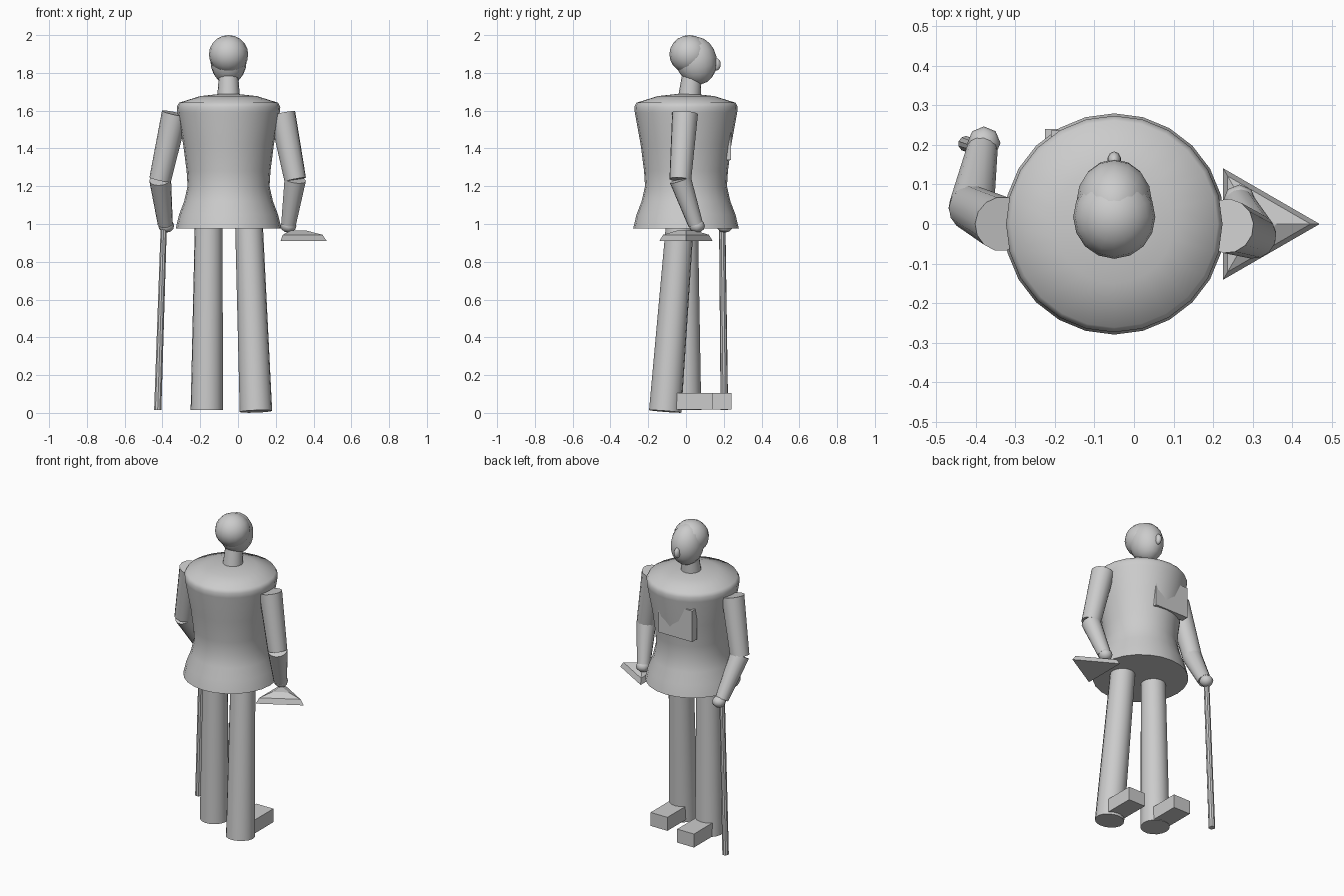
import bpy, bmesh, math
from mathutils import Vector, Matrix

if "Cube" in bpy.data.objects:
    bpy.data.objects.remove(bpy.data.objects["Cube"])


def finish(name, bm, smooth=35):
    bmesh.ops.recalc_face_normals(bm, faces=bm.faces)
    me = bpy.data.meshes.new(name)
    bm.to_mesh(me)
    bm.free()
    ob = bpy.data.objects.new(name, me)
    bpy.context.collection.objects.link(ob)
    if smooth:
        bpy.ops.object.select_all(action='DESELECT')
        ob.select_set(True)
        bpy.context.view_layer.objects.active = ob
        bpy.ops.object.shade_smooth_by_angle(angle=math.radians(smooth))
    return ob


def limb(name, a, b, ra, rb, sides=16):
    """Tapered capped cylinder from point a to point b."""
    a, b = Vector(a), Vector(b)
    d = b - a
    m = Matrix.Translation((a + b) / 2) @ d.to_track_quat('Z', 'Y').to_matrix().to_4x4()
    bm = bmesh.new()
    bmesh.ops.create_cone(bm, cap_ends=True, segments=sides, radius1=ra, radius2=rb,
                          depth=d.length, matrix=m)
    return finish(name, bm)


def ball(name, centre, radii, u=16, v=10, tilt=0):
    m = Matrix.Translation(centre) @ Matrix.Rotation(tilt, 4, 'X') @ Matrix.Diagonal((*radii, 1))
    bm = bmesh.new()
    bmesh.ops.create_uvsphere(bm, u_segments=u, v_segments=v, radius=1, matrix=m)
    return finish(name, bm, 60)


def box(name, lo, hi):
    lo, hi = Vector(lo), Vector(hi)
    m = Matrix.Translation((lo + hi) / 2) @ Matrix.Diagonal((*(hi - lo), 1))
    bm = bmesh.new()
    bmesh.ops.create_cube(bm, size=1, matrix=m)
    return finish(name, bm, 0)


def stack(name, profile, cx, cy, sides, smooth):
    """Capped rings of (radius, height) about a vertical axis."""
    bm = bmesh.new()
    rings = [[bm.verts.new((cx + r * math.cos(math.tau * i / sides),
                            cy + r * math.sin(math.tau * i / sides), z))
              for i in range(sides)] for r, z in profile]
    for p, q in zip(rings, rings[1:]):
        for i in range(sides):
            j = (i + 1) % sides
            bm.faces.new((p[i], p[j], q[j], q[i]))
    bm.faces.new(rings[0][::-1])
    bm.faces.new(rings[-1])
    return finish(name, bm, smooth)


# Coat: flared hem, narrow waist, rounded shoulders
stack("coat", [(.28, .975), (.262, 1.05), (.235, 1.12), (.217, 1.2), (.222, 1.28), (.24, 1.42),
               (.271, 1.59), (.274, 1.62), (.262, 1.642), (.15, 1.677), (.06, 1.687)],
      -.05, 0, 24, 50)
box("chest_pocket", (-.21, .19, 1.34), (.03, .237, 1.54))

# Head, jaw, nose and neck
ball("skull", (-.05, .018, 1.898), (.104, .106, .102))
ball("face", (-.05, .055, 1.865), (.096, .108, .128), tilt=.2)
ball("nose", (-.05, .16, 1.845), (.018, .024, .033), 10, 8)
limb("neck", (-.05, .018, 1.67), (-.05, .03, 1.78), .06, .052)

# Legs and shoes
for side, foot, top, toe in (("left", (-.165, -.005, .015), (-.155, -.01, 1.03), .24),
                             ("right", (.095, -.11, .008), (.057, -.03, 1.03), .14)):
    limb(side + "_leg", foot, top, .086, .073)
    box(side + "_shoe", (foot[0] - .06, toe - .27, .018), (foot[0] + .06, toe, .105))

# Arms: upper arm, forearm and fist
for side, shoulder, elbow, wrist, hand in (
        ("left", (-.335, 0, 1.585), (-.412, .04, 1.235), (-.385, .185, 1.0), (-.38, .205, .99)),
        ("right", (.235, -.005, 1.585), (.303, -.03, 1.235), (.268, .05, 1.0), (.267, .058, .99))):
    limb(side + "_upper_arm", shoulder, elbow, .069, .058, 14)
    limb(side + "_forearm", elbow, wrist, .058, .04, 14)
    ball(side + "_hand", hand, (.042, .042, .036), 8, 6)

# Walking stick
limb("walking_stick", (-.425, .203, .015), (-.393, .192, .99), .02, .017, 10)

# Three-cornered hat held in the right hand
stack("hat", [(.163, .91), (.14, .943), (.055, .965)], .307, 0, 3, 0)
